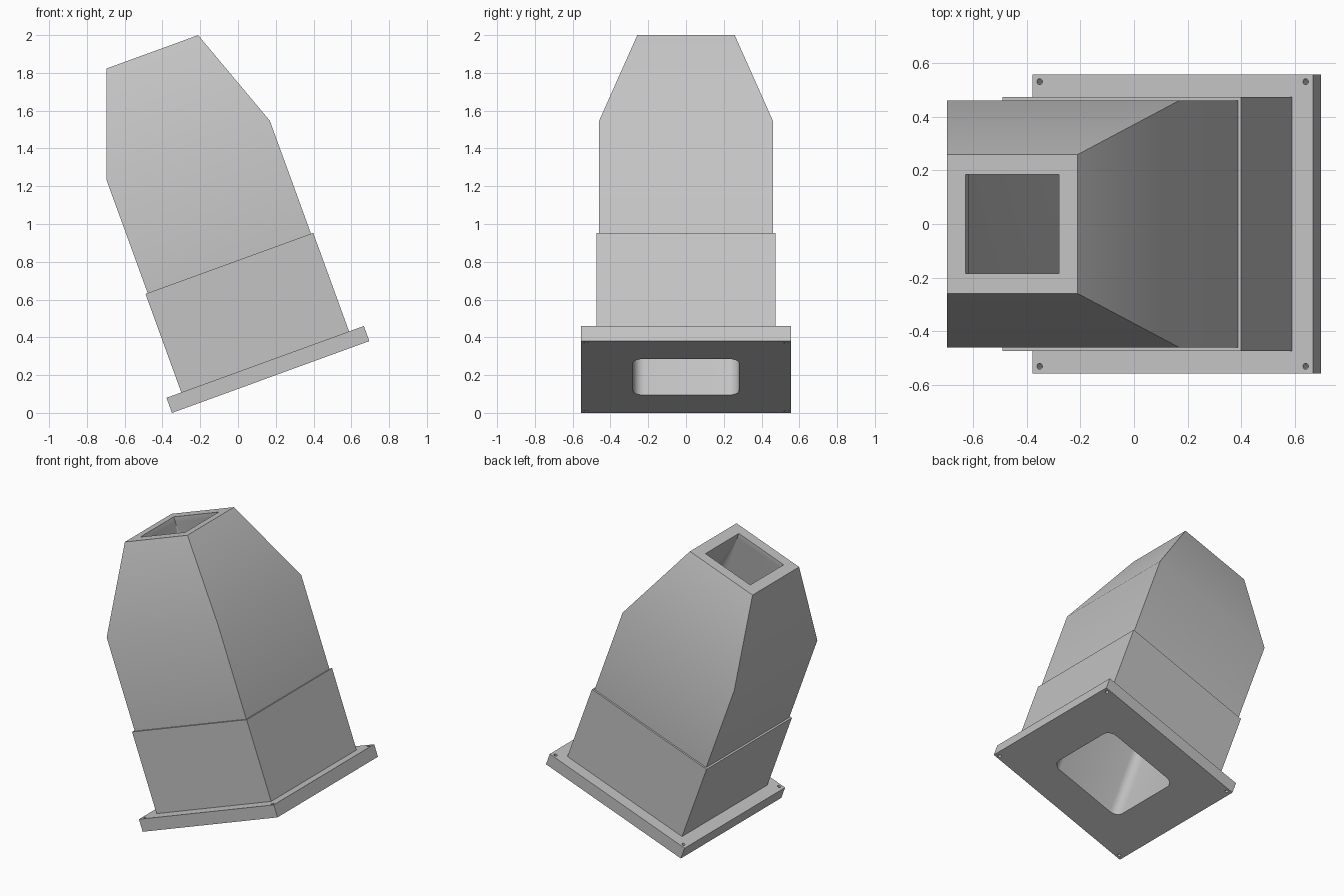
import bpy, bmesh, math
from mathutils import Matrix

if "Cube" in bpy.data.objects:
    bpy.data.objects.remove(bpy.data.objects["Cube"])

# Everything is modelled upright on its own axis, then leaned by this matrix
LEAN = Matrix.Translation((0.173, 0, 0.19)) @ Matrix.Rotation(math.radians(-20), 4, 'Y')

grey = bpy.data.materials.new("light grey")
grey.diffuse_color = (0.55, 0.55, 0.55, 1)
grey.use_nodes = True
grey.node_tree.nodes["Principled BSDF"].inputs["Base Color"].default_value = grey.diffuse_color


def square(half, radius=0.0, steps=6):
    """Square outline, optionally with rounded corners."""
    if not radius:
        return [(half, half), (-half, half), (-half, -half), (half, -half)]
    pts = []
    for k in range(4):
        a0 = k * math.pi / 2
        cx = (half - radius) * (1 if k in (0, 3) else -1)
        cy = (half - radius) * (1 if k < 2 else -1)
        for i in range(steps + 1):
            a = a0 + i / steps * math.pi / 2
            pts.append((cx + radius * math.cos(a), cy + radius * math.sin(a)))
    return pts


def circle(cx, cy, r, n=16):
    return [(cx + r * math.cos(2 * math.pi * i / n),
             cy + r * math.sin(2 * math.pi * i / n)) for i in range(n)]


def loft(name, sections):
    """Closed solid through (z, outline) sections."""
    bm = bmesh.new()
    rings = [[bm.verts.new((x, y, z)) for x, y in pts] for z, pts in sections]
    n = len(rings[0])
    for a, b in zip(rings, rings[1:]):
        for i in range(n):
            j = (i + 1) % n
            bm.faces.new((a[i], a[j], b[j], b[i]))
    bm.faces.new(rings[0][::-1])
    bm.faces.new(rings[-1])
    me = bpy.data.meshes.new(name)
    bm.to_mesh(me)
    bm.free()
    me.materials.append(grey)
    ob = bpy.data.objects.new(name, me)
    bpy.context.collection.objects.link(ob)
    return ob


def activate(ob):
    bpy.ops.object.select_all(action='DESELECT')
    ob.select_set(True)
    bpy.context.view_layer.objects.active = ob


def cut(ob, cutter):
    activate(ob)
    mod = ob.modifiers.new("cut", 'BOOLEAN')
    mod.operation = 'DIFFERENCE'
    mod.solver = 'EXACT'
    mod.object = cutter
    bpy.ops.object.modifier_apply(modifier=mod.name)


# Outer parts: square flange, collar, and hood narrowing to its mouth
flange = loft("base_flange", [(0, square(0.556)), (0.085, square(0.556))])
collar = loft("collar", [(0.085, square(0.4725)), (0.64, square(0.4725))])
hood = loft("hood", [(0.64, square(0.46)), (1.276, square(0.46)), (1.832, square(0.258))])

# Through bore: rounded duct tapering to a short square lip
bore = loft("bore_cutter", [
    (-0.1, square(0.28, 0.06)), (1.48, square(0.28, 0.06)),
    (1.795, square(0.185, 0.002)), (1.9, square(0.185, 0.002))])
cutters = [bore]
for part in (flange, collar, hood):
    cut(part, bore)

# Screw holes in the flange corners
for sx in (-1, 1):
    for sy in (-1, 1):
        ring = circle(sx * 0.527, sy * 0.53, 0.011)
        hole = loft("screw_cutter", [(-0.1, ring), (0.2, ring)])
        cut(flange, hole)
        cutters.append(hole)

for c in cutters:
    bpy.data.objects.remove(c)

# Lean the parts and shade them smooth across shallow bends only
for part in (flange, collar, hood):
    part.matrix_world = LEAN
    activate(part)
    bpy.ops.object.shade_smooth_by_angle(angle=math.radians(30))
